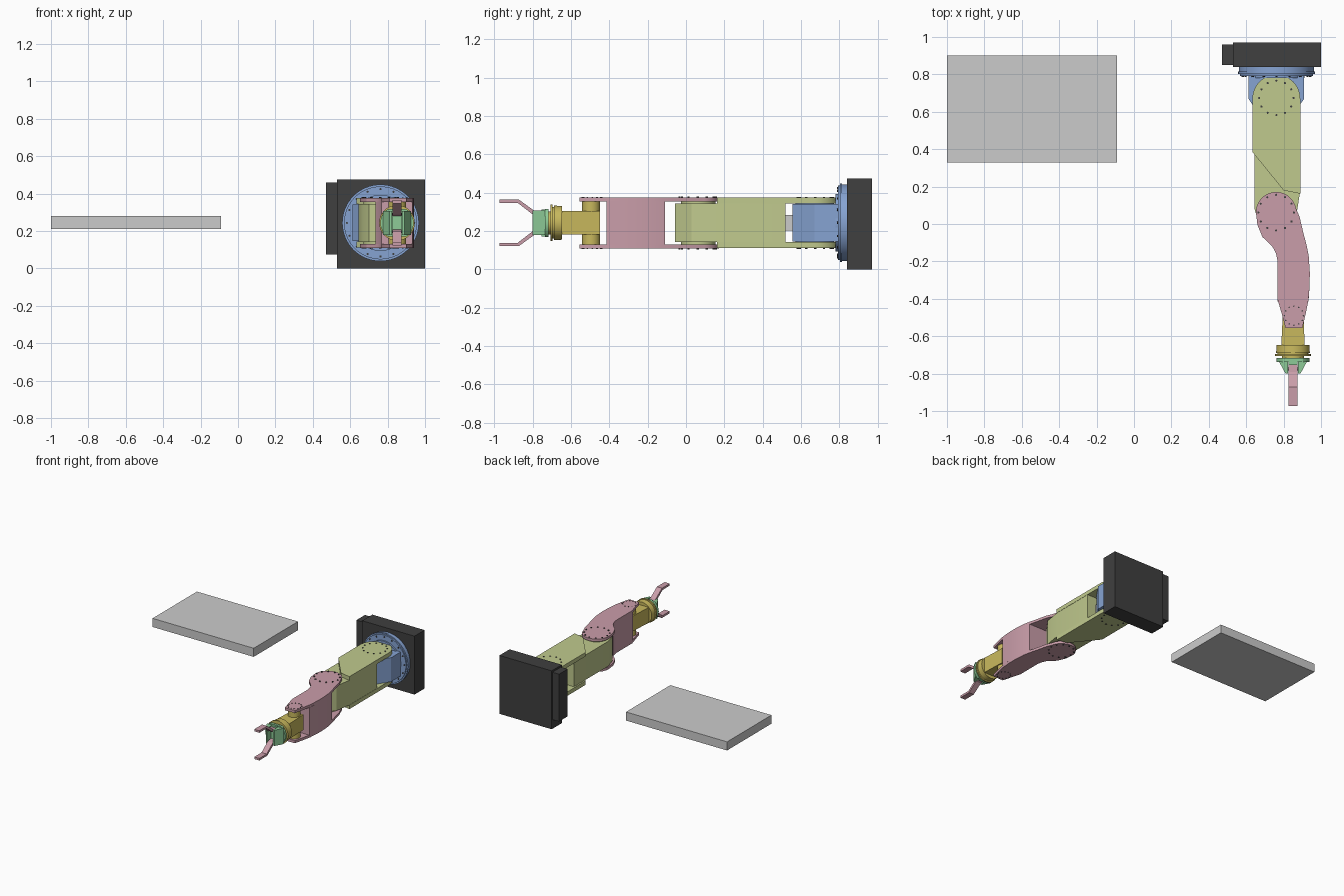
import bpy, bmesh
from math import sin, cos, pi, radians
from mathutils import Vector

if "Cube" in bpy.data.objects:
    bpy.data.objects.remove(bpy.data.objects["Cube"])

ZC = 0.243  # height of the arm's centre plane


def colour(name, r, g, b):
    m = bpy.data.materials.new(name)
    m.diffuse_color = (r, g, b, 1)
    m.use_nodes = True
    m.node_tree.nodes["Principled BSDF"].inputs["Base Color"].default_value = m.diffuse_color
    return m


DARK = colour("dark", 0.05, 0.05, 0.05)
BLUE = colour("blue", 0.24, 0.37, 0.65)
LIME = colour("lime", 0.53, 0.59, 0.27)
PINK = colour("pink", 0.59, 0.34, 0.40)
YELLOW = colour("yellow", 0.58, 0.48, 0.11)
GREEN = colour("green", 0.27, 0.60, 0.31)


def finish(name, bm, mat):
    bmesh.ops.recalc_face_normals(bm, faces=bm.faces)
    me = bpy.data.meshes.new(name)
    bm.to_mesh(me)
    bm.free()
    ob = bpy.data.objects.new(name, me)
    bpy.context.collection.objects.link(ob)
    if mat:
        me.materials.append(mat)
    bpy.ops.object.select_all(action='DESELECT')
    ob.select_set(True)
    bpy.context.view_layer.objects.active = ob
    bpy.ops.object.shade_smooth_by_angle(angle=radians(25))
    return ob


def extrude(name, pts, lo, hi, mat, axis='z'):
    """Extrude a 2D outline: z uses (x, y), x uses (y, z), y uses (x, z)."""
    place = {'z': lambda a, b, d: (a, b, d), 'x': lambda a, b, d: (d, a, b),
             'y': lambda a, b, d: (a, d, b)}[axis]
    bm = bmesh.new()
    face = bm.faces.new([bm.verts.new(place(a, b, lo)) for a, b in pts])
    geo = bmesh.ops.extrude_face_region(bm, geom=[face])['geom']
    bmesh.ops.translate(bm, vec=Vector(place(0, 0, hi - lo)),
                        verts=[v for v in geo if isinstance(v, bmesh.types.BMVert)])
    return finish(name, bm, mat)


def box(name, x0, x1, y0, y1, z0, z1, mat):
    return extrude(name, [(x0, y0), (x1, y0), (x1, y1), (x0, y1)], z0, z1, mat)


def arc(cx, cy, r, a0, a1, n):
    return [(cx + r * cos(radians(a0 + (a1 - a0) * i / n)),
             cy + r * sin(radians(a0 + (a1 - a0) * i / n))) for i in range(n + 1)]


def circle(cx, cy, r, n=48):
    return arc(cx, cy, r, 0, 360, n)[:-1]


def turned(name, cx, profile, mat, n=48):
    """Revolve (y, radius) points about the line x = cx, z = ZC."""
    bm = bmesh.new()
    rings = [[bm.verts.new((cx + r * cos(2 * pi * i / n), y, ZC + r * sin(2 * pi * i / n)))
              for i in range(n)] for y, r in profile]
    for a, b in zip(rings, rings[1:]):
        for i in range(n):
            j = (i + 1) % n
            bm.faces.new((a[i], a[j], b[j], b[i]))
    bm.faces.new(rings[0])
    bm.faces.new(rings[-1])
    return finish(name, bm, mat)


def both_sides(name, pts, inner, outer, mat):
    for s, tag in ((1, "upper"), (-1, "lower")):
        extrude(f"{name}_{tag}", pts, *sorted((ZC + s * inner, ZC + s * outer)), mat)


def joint_bolts(name, cx, cy, r, count, size, outer):
    for i, (x, y) in enumerate(circle(cx, cy, r, count)):
        both_sides(f"{name}_{i}", circle(x, y, size, 8), 0.12, outer, DARK)


# Separate slab
box("slab", -1, -0.09, 0.33, 0.90, 0.21, 0.28, None)

# Upright mounting base with side box
box("base", 0.53, 1.0, 0.84, 0.97, 0, 0.475, DARK)
box("base_side_box", 0.47, 0.53, 0.85, 0.96, 0.075, 0.46, DARK)

# Turntable and shoulder block
turned("turntable", 0.762, [(0.84, 0.20), (0.815, 0.20), (0.815, 0.205), (0.803, 0.205),
                            (0.803, 0.195), (0.792, 0.195), (0.792, 0.15), (0.78, 0.15)], BLUE, 64)
for i, (x, z) in enumerate(circle(0.762, ZC, 0.18, 16)):
    extrude(f"turntable_bolt_{i}", circle(x, z, 0.006, 8), 0.787, 0.80, DARK, 'y')
extrude("shoulder_block", [(0.612, 0.795), (0.612, 0.67), (0.69, 0.555), (0.83, 0.555),
                           (0.91, 0.67), (0.91, 0.795)], ZC - 0.098, ZC + 0.098, BLUE)
both_sides("shoulder_hub", circle(0.761, 0.672, 0.10), 0.09, 0.11, BLUE)
box("shoulder_link", 0.71, 0.81, 0.50, 0.57, ZC - 0.04, ZC + 0.04, None)

# Upper arm: two cheek plates around a box
both_sides("upper_arm_plate", arc(0.761, 0.67, 0.128, 0, 180, 24)
           + [(0.633, 0.385), (0.80, 0.18), (0.889, 0.162)], 0.10, 0.132, LIME)
extrude("upper_arm_box", [(0.645, 0.52), (0.645, 0.08), (0.668, -0.005), (0.70, -0.058),
                          (0.80, -0.058), (0.865, 0.03), (0.887, 0.165), (0.887, 0.52)],
        ZC - 0.101, ZC + 0.101, LIME)
joint_bolts("shoulder_bolt", 0.761, 0.674, 0.092, 12, 0.006, 0.136)

# Elbow hub
both_sides("elbow_hub", circle(0.76, 0.063, 0.09), 0.09, 0.115, LIME)

# Forearm: two curved plates around a block
right = [(0.90, -0.555), (0.918, -0.48), (0.933, -0.405), (0.939, -0.33), (0.940, -0.26),
         (0.934, -0.17), (0.922, -0.11), (0.906, -0.05), (0.885, 0.04)]
left = [(0.66, -0.005), (0.687, -0.07), (0.72, -0.10), (0.745, -0.128), (0.76, -0.16),
        (0.768, -0.20), (0.768, -0.405), (0.79, -0.48), (0.81, -0.555)]
both_sides("forearm_plate", right + arc(0.76, 0.063, 0.108, 10, 180, 24) + left,
           0.112, 0.133, PINK)
extrude("forearm_block", [(0.933, -0.415), (0.939, -0.33), (0.940, -0.26), (0.934, -0.17),
                          (0.922, -0.11), (0.735, -0.11), (0.76, -0.16), (0.768, -0.20),
                          (0.768, -0.415)], ZC - 0.113, ZC + 0.113, PINK)
joint_bolts("elbow_bolt", 0.76, 0.061, 0.095, 12, 0.006, 0.138)
joint_bolts("wrist_bolt", 0.855, -0.49, 0.051, 12, 0.004, 0.136)

# Wrist: cross pin, body and turned flange
extrude("wrist_pin", circle(0.852, -0.495, 0.047, 32), ZC - 0.113, ZC + 0.113, YELLOW)
extrude("wrist_body", [(0.787, -0.66), (0.913, -0.66), (0.905, -0.45), (0.797, -0.45)],
        ZC - 0.062, ZC + 0.062, YELLOW)
turned("wrist_flange", 0.85, [(-0.647, 0.088), (-0.69, 0.09), (-0.69, 0.082), (-0.696, 0.082),
                              (-0.696, 0.095), (-0.707, 0.095), (-0.707, 0.06), (-0.72, 0.06)], YELLOW)

# Gripper: trimmed disc with two tapered cheeks and a cross bar
disc = [(x, min(max(z, ZC - 0.073), ZC + 0.073)) for x, z in circle(0.85, ZC, 0.089)]
extrude("gripper_disc", disc, -0.737, -0.717, GREEN, 'y')
for s, tag in ((-1, "left"), (1, "right")):
    extrude(f"gripper_cheek_{tag}",
            [(0.85 + s * a, b) for a, b in ((0.075, -0.735), (0.027, -0.735), (0.027, -0.80),
                                            (0.04, -0.80))], ZC - 0.064, ZC + 0.064, GREEN)
box("gripper_core", 0.825, 0.875, -0.755, -0.735, ZC - 0.07, ZC + 0.07, GREEN)

# Two cranked fingers
finger = [(-0.75, 0.035), (-0.80, 0.044), (-0.878, 0.104), (-0.972, 0.104),
          (-0.972, 0.121), (-0.872, 0.121), (-0.79, 0.062), (-0.75, 0.058)]
for s, tag in ((1, "upper"), (-1, "lower")):
    extrude(f"finger_{tag}", [(y, ZC + s * z) for y, z in finger], 0.827, 0.873, PINK, 'x')
    extrude(f"finger_pin_{tag}", circle(-0.775, ZC + s * 0.047, 0.007, 12),
            0.81, 0.89, DARK, 'x')
